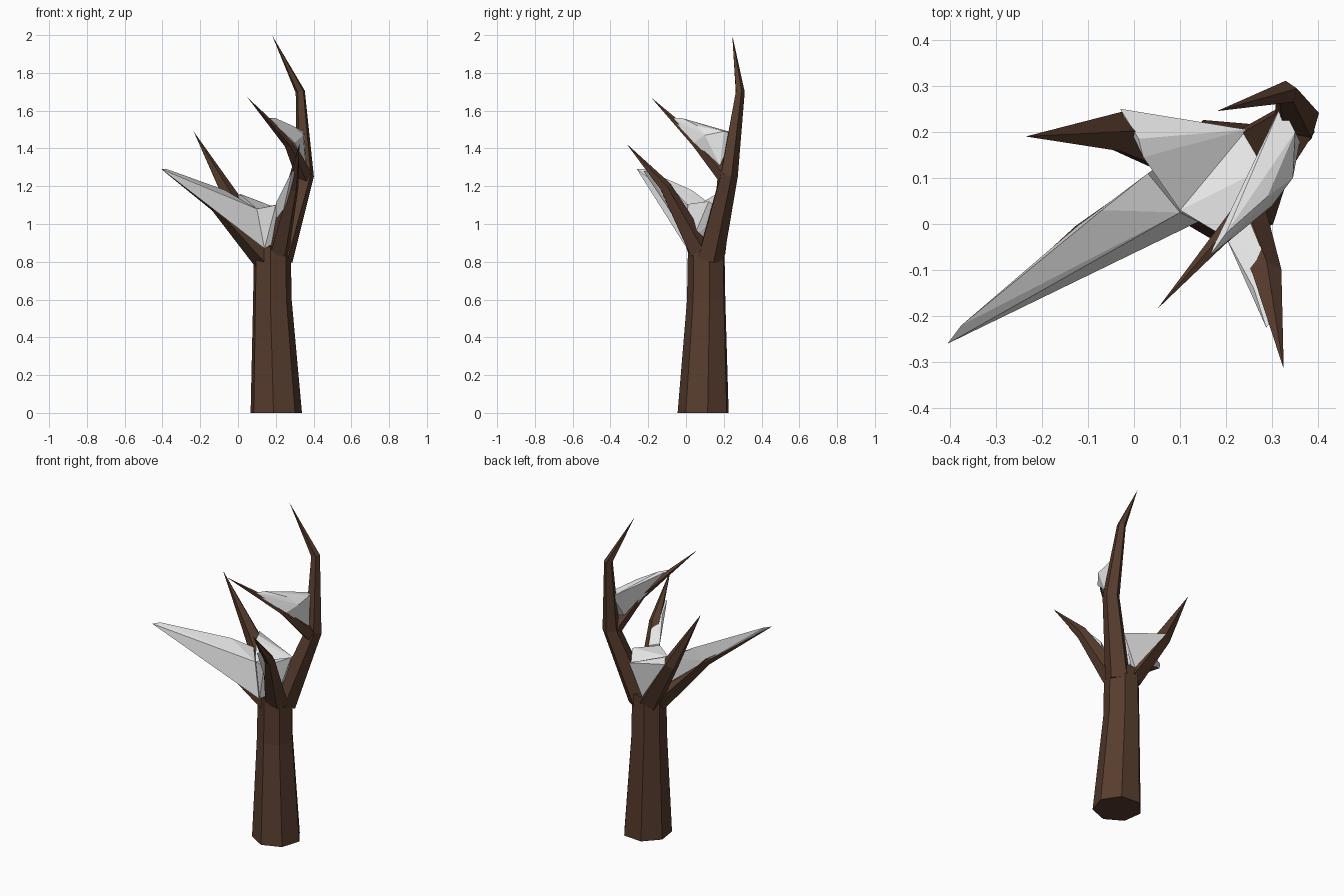
import bpy, bmesh, math
from mathutils import Vector


def material(name, rgb):
    m = bpy.data.materials.new(name)
    m.diffuse_color = (*rgb, 1)
    return m


BARK = material("bark brown", (0.095, 0.045, 0.027))
SNOW = material("snow white", (0.8, 0.8, 0.8))


def finish(bm, name, mat):
    bmesh.ops.recalc_face_normals(bm, faces=bm.faces)
    me = bpy.data.meshes.new(name)
    bm.to_mesh(me)
    bm.free()
    me.materials.append(mat)
    ob = bpy.data.objects.new(name, me)
    bpy.context.collection.objects.link(ob)


def limb(name, path, radii, sides, phase=0, flat=False):
    """Tapered low-poly tube; a zero radius closes it in a point."""
    bm = bmesh.new()
    pts = [Vector(p) for p in path]
    rings = []
    for i, (p, r) in enumerate(zip(pts, radii)):
        if r == 0:
            rings.append([bm.verts.new(p)])
            continue
        t = (pts[min(i + 1, len(pts) - 1)] - pts[max(i - 1, 0)]).normalized()
        if flat:
            t = Vector((0, 0, 1))
        u = (Vector((1, 0, 0)) - t * t.x).normalized()
        v = t.cross(u)
        angles = [math.radians(phase) + math.tau * k / sides for k in range(sides)]
        rings.append([bm.verts.new(p + (u * math.cos(a) + v * math.sin(a)) * r) for a in angles])
    for a, b in zip(rings, rings[1:]):
        for k in range(sides):
            j = (k + 1) % sides
            if len(b) == 1:
                bm.faces.new((a[k], a[j], b[0]))
            else:
                bm.faces.new((a[k], a[j], b[j], b[k]))
    bm.faces.new(rings[0][::-1])
    if len(rings[-1]) > 1:
        bm.faces.new(rings[-1])
    finish(bm, name, BARK)


def snow(name, pts):
    """Faceted clump of snow: hull around a few points."""
    bm = bmesh.new()
    for p in pts:
        bm.verts.new(p)
    res = bmesh.ops.convex_hull(bm, input=bm.verts)
    bmesh.ops.delete(bm, geom=[v for v in bm.verts if not v.link_faces], context='VERTS')
    finish(bm, name, SNOW)


# trunk
limb("trunk", [(0.2, 0.095, 0), (0.18, 0.11, 0.6), (0.18, 0.11, 0.88)],
     [0.14, 0.105, 0.1], 7, 8, True)

# branches
limb("tall_branch", [(0.22, 0.125, 0.82), (0.355, 0.225, 1.26), (0.33, 0.285, 1.7), (0.18, 0.245, 2.0)],
     [0.075, 0.05, 0.026, 0], 5, 20)
limb("upper_side_branch", [(0.35, 0.21, 1.25), (0.27, 0.06, 1.43), (0.05, -0.185, 1.67)],
     [0.045, 0.03, 0], 5)
limb("left_branch", [(0.15, 0.1, 0.82), (-0.11, -0.04, 1.1), (-0.4, -0.255, 1.285)],
     [0.075, 0.04, 0], 5, -90)
limb("front_branch", [(0.21, 0.07, 0.86), (0.288, -0.11, 1.195), (0.325, -0.315, 1.425)],
     [0.065, 0.034, 0], 5, 90)
limb("back_left_branch", [(0.15, 0.14, 0.84), (-0.04, 0.2, 1.14), (-0.235, 0.19, 1.49)],
     [0.07, 0.045, 0], 5)

# snow
snow("fork_snow_back", [(0.1, 0.03, 1.08), (0.02, 0.145, 1.15), (0.01, 0.185, 1.16), (-0.03, 0.25, 1.15),
                        (0.12, 0.2, 1.1), (0.245, 0.205, 1.07), (0.14, 0.015, 0.87), (0.16, 0.2, 0.88)])
snow("fork_snow_front", [(0.1, 0.03, 1.08), (0.245, 0.205, 1.07), (0.28, 0.12, 1.12), (0.2, -0.03, 1.1),
                         (0.14, 0.01, 0.87), (0.25, 0.04, 0.93), (0.18, 0.19, 0.9)])
snow("left_branch_snow", [(0.1, 0.025, 1.08), (0.03, 0.11, 1.12), (-0.07, 0.03, 1.18), (-0.08, -0.065, 1.16),
                          (-0.375, -0.22, 1.29), (-0.405, -0.26, 1.29), (0.14, 0.005, 0.87),
                          (-0.11, -0.085, 1.08), (0.06, 0.13, 0.95), (-0.13, -0.01, 1.1)])
snow("front_branch_snow", [(0.25, 0.01, 1.1), (0.2, -0.03, 1.11), (0.26, -0.14, 1.23), (0.295, -0.1, 1.22),
                           (0.287, -0.225, 1.28), (0.305, -0.2, 1.28), (0.21, 0.0, 0.94), (0.265, -0.12, 1.18)])
snow("upper_branch_snow", [(0.35, 0.2, 1.49), (0.32, 0.26, 1.48), (0.345, 0.1, 1.47), (0.36, 0.18, 1.31),
                           (0.3, 0.17, 1.33), (0.29, 0.06, 1.52), (0.2, -0.02, 1.56), (0.16, -0.075, 1.56),
                           (0.3, 0.04, 1.43), (0.24, 0.06, 1.45)])
